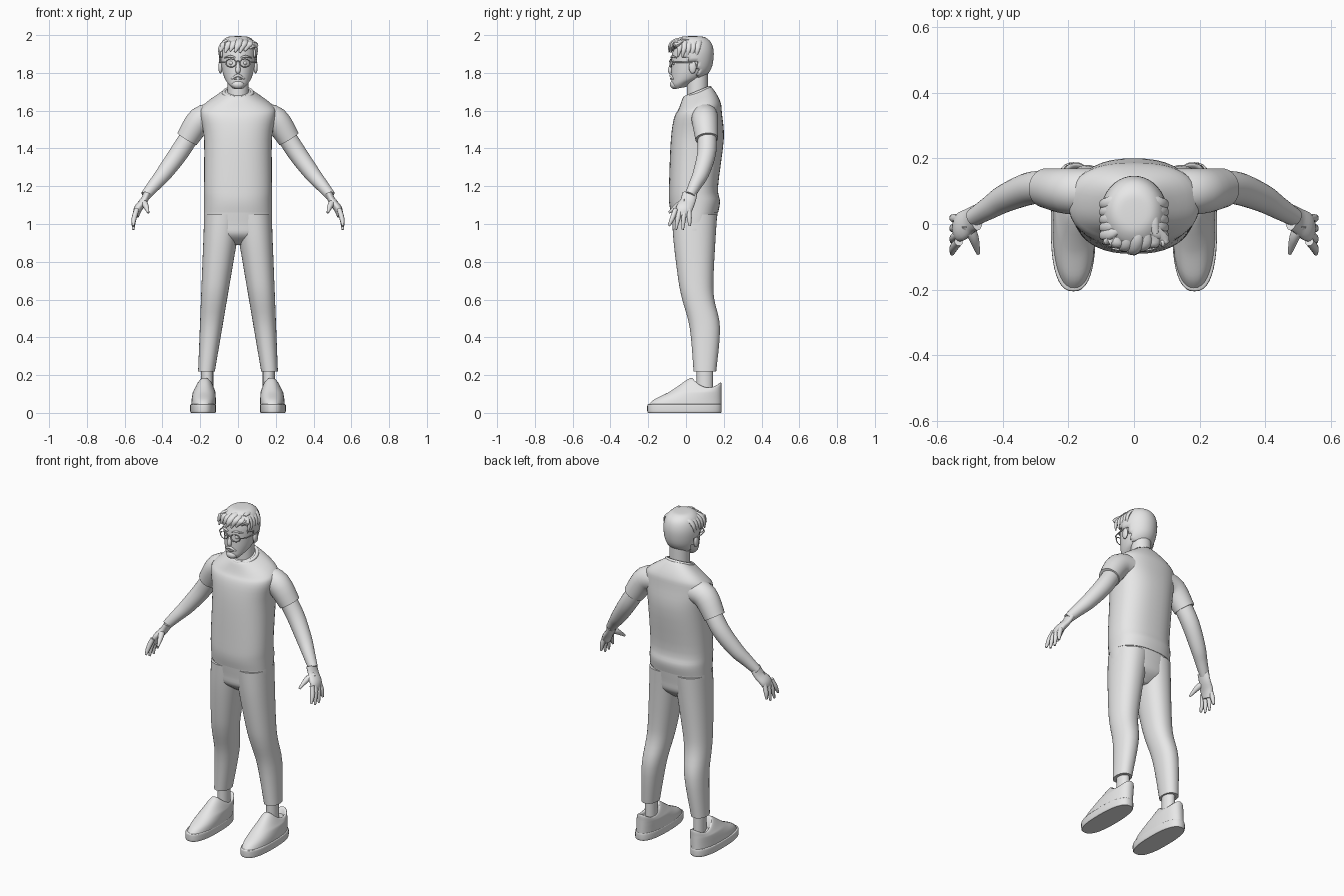
import bpy, bmesh, math, random
from mathutils import Vector

random.seed(4)
if "Cube" in bpy.data.objects:
    bpy.data.objects.remove(bpy.data.objects["Cube"])

colour = (0.8, 0.8, 0.8, 1)
grey = bpy.data.materials.new("matte_grey")
grey.use_nodes = True
grey.diffuse_color = colour
grey.node_tree.nodes["Principled BSDF"].inputs["Base Color"].default_value = colour
parts = []


def refine(rows, steps=4):
    """Smooth curve through the given rows of numbers."""
    last = len(rows) - 1
    out = []
    for i in range(last):
        before, start, end, after = (rows[max(0, min(last, i + k))] for k in (-1, 0, 1, 2))
        for step in range(steps):
            t = step / steps
            out.append([q + t / 2 * (r - p + t * (2 * p - 5 * q + 4 * r - s + t * (3 * (q - r) + s - p)))
                        for p, q, r, s in zip(before, start, end, after)])
    return out + [list(rows[-1])]


def skin(name, rings, mirror=False, drop=None):
    """Bridge rings of points into a closed surface."""
    bm = bmesh.new()
    loops = [[bm.verts.new(point) for point in ring] for ring in rings]
    for low, high in zip(loops, loops[1:]):
        for i in range(len(low)):
            bm.faces.new((low[i - 1], low[i], high[i], high[i - 1]))
    bm.faces.new(loops[0])
    bm.faces.new(loops[-1])
    bmesh.ops.recalc_face_normals(bm, faces=bm.faces)
    if drop:
        gone = [face for face in bm.faces if drop(face.calc_center_median())]
        bmesh.ops.delete(bm, geom=gone, context='FACES')
    mesh = bpy.data.meshes.new(name)
    bm.to_mesh(mesh)
    bm.free()
    ob = bpy.data.objects.new(name, mesh)
    bpy.context.collection.objects.link(ob)
    mesh.materials.append(grey)
    if mirror:
        ob.modifiers.new("mirror", 'MIRROR').use_mirror_merge = False
    parts.append(ob)
    return ob


def zero(z):
    return 0


def slab(name, rows, power=2.0, middle=zero, tilt=zero, sag=zero, sides=40, **options):
    """Stack level ovals: height, half width, front, back."""
    rings = []
    for z, half, front, back in refine(rows):
        ring = []
        for i in range(sides):
            angle = math.tau * i / sides
            c, s = (math.copysign(abs(f(angle)) ** (2 / power), f(angle)) for f in (math.cos, math.sin))
            dy = (back - front) / 2 * s
            ring.append((middle(z) + half * c, (front + back) / 2 + dy,
                         z + tilt(z) * dy - sag(z) * (1 - s * s)))
        rings.append(ring)
    return skin(name, rings, **options)


def tube(name, rows, wide=1.0, ref=(0, 1, 0), sides=20, **options):
    """Sweep an oval along a path: x, y, z, radius; widened along ref."""
    rows = refine(rows)
    points = [Vector(row[:3]) for row in rows]
    rings = []
    for i, (point, row) in enumerate(zip(points, rows)):
        along = (points[min(i + 1, len(points) - 1)] - points[max(i - 1, 0)]).normalized()
        across = along.cross(Vector(ref)).normalized()
        other = across.cross(along) * wide
        angles = [math.tau * k / sides for k in range(sides)]
        rings.append([point + row[3] * (across * math.cos(a) + other * math.sin(a)) for a in angles])
    return skin(name, rings, **options)


def bow(name, half, y, z, radius, droop, bend):
    """Small symmetric bar on the face."""
    end = (y + bend, z - droop, radius / 2)
    tube(name, [(-half, *end), (0, y, z, radius), (half, *end)], sides=12)


def finish(name, scale):
    """Name, size and colour the primitive that was just added."""
    ob = bpy.context.object
    ob.name = name
    ob.scale = scale
    ob.data.materials.append(grey)
    parts.append(ob)


def ball(name, place, scale):
    bpy.ops.mesh.primitive_uv_sphere_add(segments=20, ring_count=12, radius=1, location=place)
    finish(name, scale)


def hoop(name, place, turn, radius, thickness, scale):
    bpy.ops.mesh.primitive_torus_add(major_segments=40, minor_segments=10, major_radius=radius,
                                     minor_radius=thickness, location=place, rotation=turn)
    finish(name, scale)


# Shirt: body, collar and sleeves
slab("shirt_body", [(1.06, .18, -.08, .17), (1.12, .18, -.09, .18), (1.2, .18, -.09, .17),
                    (1.45, .18, -.08, .2), (1.58, .2, -.06, .19), (1.63, .18, -.04, .18),
                    (1.69, .09, -.02, .14), (1.7, .07, -.01, .12)],
     power=2.4, tilt=lambda z: max(0, z - 1.55) * 2.6)
hoop("shirt_collar", (0, .06, 1.695), (.39, 0, 0), .075, .01, (1, .95, 1))
tube("sleeve", [(.12, .1, 1.57, .07), (.2, .1, 1.55, .07), (.27, .11, 1.45, .06)], sides=32, mirror=True)

# Arms and hands
tube("arm", [(.24, .11, 1.49, .05), (.31, .11, 1.38, .05), (.39, .08, 1.27, .043),
             (.44, .05, 1.21, .035), (.49, .02, 1.15, .027)], sides=28, mirror=True)
tube("palm", [(.48, .02, 1.16, .02), (.5, .01, 1.12, .02), (.53, -.01, 1.08, .022), (.54, -.02, 1.04, .015)],
     wide=2, mirror=True)
for i, finger in enumerate(("little", "ring", "middle", "index")):
    root, tip = .015 - .023 * i, .02 - .037 * i
    reach = .97 if finger in ("ring", "middle") else .99
    tube(finger + "_finger", [(.535, root, 1.08, .013), (.55, (root + tip) / 2, 1.03, .013),
                              (.555, tip, reach, .006)], sides=12, mirror=True)
tube("thumb", [(.51, 0, 1.12, .018), (.49, -.04, 1.1, .016), (.475, -.09, 1.06, .006)],
     ref=(1, 0, 0), sides=12, mirror=True)

# Trousers: seat, and legs that taper evenly downwards and outwards
slab("trouser_seat", [(1.08, .18, -.08, .17), (1, .18, -.07, .16), (.94, .17, -.06, .15), (.89, .06, 0, .1)],
     power=2.3)
leg = [(1.05, -.075, .165), (.9, -.065, .155), (.7, -.04, .145), (.6, -.02, .15), (.45, .02, .18), (.22, .04, .16)]
slab("trouser_leg", [(z, .03 + .065 * z, front, back) for z, front, back in leg],
     power=2.2, middle=lambda z: .19 - .105 * z, mirror=True)

# Ankles and shoes
tube("ankle", [(.163, .1, .08, .032), (.163, .1, .26, .032)], wide=1.35, mirror=True)
bevel = ((0, .004), (.008, 0), (.04, 0), (.046, .004))
slab("shoe_sole", [(z, .068 - inset, inset - .205, .188 - inset) for z, inset in bevel],
     power=2.5, middle=lambda z: .185, mirror=True)


def rise(z):
    return max(0, z - .11)


instep = ((.04, -.2), (.07, -.17), (.1, -.11), (.13, -.05), (.17, .02))
opening = [(.165, .036, .04, .175), (.13, .03, .06, .16)]
slab("shoe_upper", [(z, .065 - 1.1 * (z - .04) ** 2, front, .187) for z, front in instep] + opening,
     power=2.3, middle=lambda z: .185 - .05 * z, tilt=lambda z: -2.6 * rise(z),
     sag=lambda z: .6 * rise(z), mirror=True)


# Head and neck
def jaw(z):
    return max(0, 1.84 - z) * 1.5


head = [(1.72, .03, -.06, 0), (1.74, .05, -.075, .03), (1.77, .07, -.077, .09), (1.82, .085, -.077, .125),
        (1.9, .093, -.074, .138), (1.95, .08, -.06, .125), (1.98, .05, -.02, .09), (1.985, .01, .02, .05)]
slab("head", head, tilt=jaw)
tube("neck", [(0, .06, 1.66, .056), (0, .06, 1.8, .056)], sides=32)
tube("nose", [(0, -.07, 1.865, .007), (0, -.083, 1.815, .013), (0, -.078, 1.8, .009)])
bow("mouth", .022, -.08, 1.769, .005, 0, .008)
bow("moustache", .035, -.08, 1.787, .008, .02, .013)
ball("chin_beard", (0, -.06, 1.738), (.033, .025, .024))
tube("eyebrow", [(.014, -.077, 1.88, .004), (.04, -.072, 1.888, .006), (.07, -.05, 1.88, .003)],
     sides=10, mirror=True)

# Ears, eyes and glasses
for side, s in (("left", 1), ("right", -1)):
    ball(side + "_ear", (s * .093, .035, 1.83), (.011, .02, .033))
    ball(side + "_eye", (s * .034, -.058, 1.853), (.014, .014, .014))
    hoop(side + "_glasses_rim", (s * .037, -.08, 1.852), (math.pi / 2, 0, s * .18), .028, .003, (1, .75, 1))
bow("glasses_bridge", .011, -.086, 1.861, .004, .003, .004)
tube("glasses_temple", [(.064, -.074, 1.856, .003), (.09, -.045, 1.856, .003), (.1, .035, 1.856, .003)],
     ref=(0, 0, 1), sides=8, mirror=True)


# Hair: a cap following the skull, open over face and neck
def bare(c):
    sideburn = c.y < .065 and c.z < 1.855
    temple = c.y < .015 and c.z < 1.885
    brow = c.y < -.02 and c.z < 1.925
    return c.z < 1.775 or sideburn or temple or brow


shell = .009
cap = slab("hair_cap", [(z + shell * (z > 1.9), half + shell, front - shell, back + shell)
                        for z, half, front, back in head], tilt=jaw, drop=bare)
cap.modifiers.new("thickness", 'SOLIDIFY').thickness = shell

# Locks swept forward over the brow, to the sides and over the crown
for i in range(7):
    x = .026 * (i - 3)
    edge = abs(x)
    tip = 1.918 + random.uniform(-.012, .012)
    tube("fringe_lock", [(x / 2 + .015, 0, 1.978, .006), (x + .01, -.045, 1.972 - edge * .3, .013),
                         (x, -.08 + edge * .35, 1.948, .012), (x - .016, -.09 + edge * .4, tip, .003)],
         wide=1.5, ref=(1, 0, 0), sides=12)
for i in range(5):
    y = .024 * i - .03
    tube("side_lock", [(.035, y + .02, 1.977, .006), (.075, y, 1.96, .011),
                       (.098, y - .005, 1.925, .008), (.094, y - .014, 1.885, .003)],
         wide=1.6, sides=12, mirror=True)
for i in range(4):
    x = .032 * i - .05
    slope = abs(x) * .2
    tube("crown_lock", [(x + .02, -.03, 1.975, .005), (x + .01, .01, 1.985 - slope, .011),
                        (x, .06, 1.977 - slope, .01), (x - .01, .1, 1.955, .003)],
         wide=1.8, ref=(1, 0, 0), sides=12)

# Smooth shading that keeps hems and soles crisp
bpy.ops.object.select_all(action='DESELECT')
for ob in parts:
    ob.select_set(True)
bpy.context.view_layer.objects.active = parts[0]
bpy.ops.object.shade_smooth_by_angle(angle=math.radians(40))
